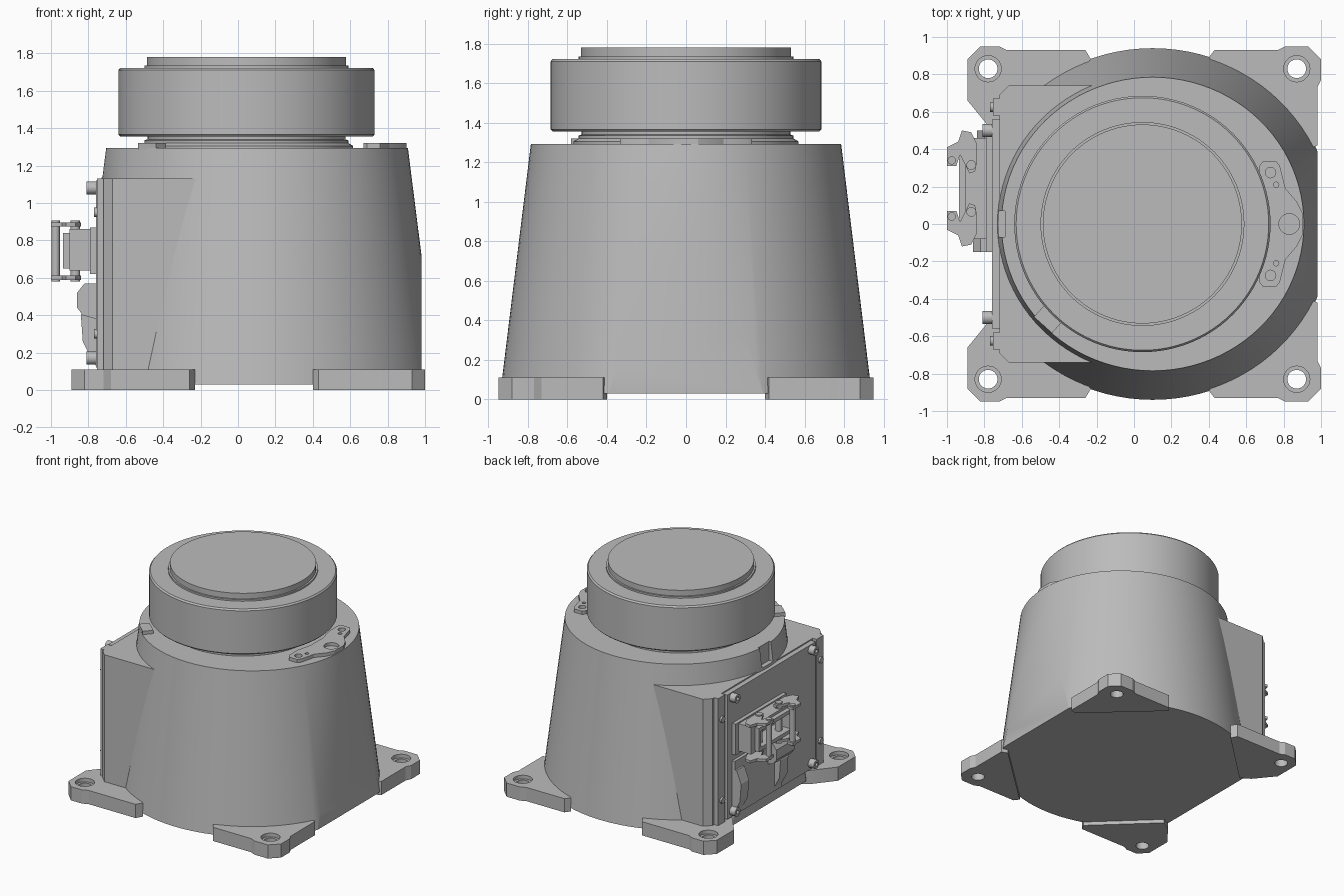
import bpy, bmesh, math
from mathutils import Matrix, Vector

if "Cube" in bpy.data.objects:
    bpy.data.objects.remove(bpy.data.objects["Cube"], do_unlink=True)

grey = bpy.data.materials.new("cast grey")
grey.use_nodes = True
colour = (0.5, 0.5, 0.5, 1)
grey.diffuse_color = colour
grey.node_tree.nodes["Principled BSDF"].inputs["Base Color"].default_value = colour


def finish(bm, name):
    bmesh.ops.recalc_face_normals(bm, faces=bm.faces)
    mesh = bpy.data.meshes.new(name)
    bm.to_mesh(mesh)
    bm.free()
    mesh.materials.append(grey)
    ob = bpy.data.objects.new(name, mesh)
    bpy.context.collection.objects.link(ob)
    return ob


def prism(name, pts, lo, hi, axis="z"):
    """Extrude a 2D outline along one axis."""
    place = {"z": lambda a, b: (a, b, lo), "y": lambda a, b: (a, lo, b), "x": lambda a, b: (lo, a, b)}
    bm = bmesh.new()
    face = bm.faces.new([bm.verts.new(place[axis](a, b)) for a, b in pts])
    ext = bmesh.ops.extrude_face_region(bm, geom=[face])["geom"]
    step = Vector([(hi - lo) * (axis == k) for k in "xyz"])
    bmesh.ops.translate(bm, vec=step, verts=[v for v in ext if isinstance(v, bmesh.types.BMVert)])
    return finish(bm, name)


def box(name, x, y, z):
    return prism(name, [(x[0], y[0]), (x[1], y[0]), (x[1], y[1]), (x[0], y[1])], z[0], z[1])


def cylinder(name, centre, radius, depth, axis="z", sides=32):
    bm = bmesh.new()
    turn = Matrix.Rotation(math.pi / 2, 4, "Y") if axis == "x" else Matrix()
    bmesh.ops.create_cone(bm, cap_ends=True, segments=sides, radius1=radius, radius2=radius,
                          depth=depth, matrix=Matrix.Translation(centre) @ turn)
    return finish(bm, name)


def lathe(name, profile, cx, stretch=1.0, sides=96):
    """Closed solid of revolution from (radius, height) points."""
    bm = bmesh.new()
    rings = []
    for r, z in profile:
        angles = [2 * math.pi * i / sides for i in range(sides)]
        rings.append([bm.verts.new((cx + stretch * r * math.cos(t), r * math.sin(t), z)) for t in angles])
    for a, b in zip(rings, rings[1:]):
        for i in range(sides):
            j = (i + 1) % sides
            bm.faces.new((a[i], a[j], b[j], b[i]))
    bm.faces.new(rings[0])
    bm.faces.new(rings[-1])
    return bm


def cut(ob, cutter):
    mod = ob.modifiers.new("cut", "BOOLEAN")
    mod.operation = "DIFFERENCE"
    mod.solver = "EXACT"
    mod.object = cutter
    cutter.hide_render = True
    bpy.context.view_layer.objects.active = ob
    bpy.ops.object.modifier_apply(modifier=mod.name)
    bpy.data.objects.remove(cutter, do_unlink=True)


# Tapered body, trimmed flat on both x sides
bm = lathe("body", [(0.94, 0.03), (0.785, 1.293)], 0.1, 1.03)
for x, direction in ((0.98, 1), (-0.74, -1)):
    geom = bm.verts[:] + bm.edges[:] + bm.faces[:]
    result = bmesh.ops.bisect_plane(bm, geom=geom, plane_co=(x, 0, 0),
                                    plane_no=(direction, 0, 0), clear_outer=True)
    rim = [e for e in result["geom_cut"] if isinstance(e, bmesh.types.BMEdge)]
    bmesh.ops.holes_fill(bm, edges=rim, sides=0)
body = finish(bm, "tapered_body")
cut(body, box("rim_notch_cutter", (-0.9, -0.69), (-0.07, 0.07), (1.14, 1.4)))

# Cable housing on the side
prism("cable_housing", [(-0.2, -0.74), (-0.67, -0.74), (-0.72, -0.69), (-0.72, 0.69),
                        (-0.67, 0.74), (-0.2, 0.74)], 0.03, 1.13)

# Turret and its neck
turret = [(0.57, 1.28), (0.57, 1.305), (0.545, 1.32), (0.545, 1.335), (0.53, 1.34), (0.53, 1.356),
          (0.675, 1.356), (0.685, 1.366), (0.685, 1.71), (0.675, 1.722), (0.545, 1.722),
          (0.545, 1.735), (0.532, 1.735), (0.532, 1.78)]
finish(lathe("turret", turret, 0.045), "turret")

# Mounting feet with counterbored holes
right_foot = [(0.4, 0.89), (0.43, 0.93), (0.77, 0.93), (0.81, 0.95), (0.93, 0.95), (1, 0.88),
              (1, 0.77), (0.98, 0.73), (0.98, 0.42), (0.93, 0.4)]
left_foot = [(-0.23, 0.88), (-0.26, 0.93), (-0.68, 0.93), (-0.72, 0.95), (-0.82, 0.95),
             (-0.89, 0.88), (-0.89, 0.66), (-0.76, 0.5), (-0.68, 0.45)]
for side, sy in (("front", -1), ("back", 1)):
    for hand, outline, hx in (("left", right_foot, 0.87), ("right", left_foot, -0.78)):
        foot = prism(f"{side}_{hand}_foot", [(x, y * sy) for x, y in outline], 0, 0.11)
        cut(foot, cylinder("hole_cutter", (hx, 0.83 * sy, 0.05), 0.05, 0.4))
        cut(foot, cylinder("bore_cutter", (hx, 0.83 * sy, 0.11), 0.07, 0.06))

# Bracket on the rim
half = [(0.9, 0.06), (0.87, 0.12), (0.81, 0.19), (0.78, 0.31), (0.76, 0.335),
        (0.69, 0.335), (0.67, 0.31), (0.67, 0.2), (0.7, 0.08)]
bracket = prism("rim_bracket", half + [(x, -y) for x, y in reversed(half)], 1.285, 1.32)
for x, y, r in ((0.83, 0, 0.055), (0.73, 0.275, 0.028), (0.73, -0.275, 0.028),
                (0.76, 0.21, 0.014), (0.76, -0.21, 0.014)):
    cut(bracket, cylinder("bracket_hole_cutter", (x, y, 1.33), r, 0.07))

# Small pad on the rim
pad = box("rim_pad", (-0.065, 0.065), (-0.04, 0.04), (1.285, 1.32))
pad.matrix_world = Matrix.Translation((-0.46, -0.51, 0)) @ Matrix.Rotation(math.radians(-42), 4, "Z")

# Connector panel, edge strips and screws
box("connector_panel", (-0.76, -0.71), (-0.56, 0.56), (0.12, 1.12))
for sy in (-1, 1):
    ys = sorted((0.58 * sy, 0.67 * sy))
    box("panel_edge_strip", (-0.755, -0.71), ys, (0.11, 1.13))
    for z in (0.17, 1.08):
        screw = cylinder("panel_screw", (-0.775, 0.5 * sy, z), 0.035, 0.07, "x", 20)
        cut(screw, cylinder("socket_cutter", (-0.81, 0.5 * sy, z), 0.018, 0.04, "x", 6))
    for z in (0.3, 0.95):
        cylinder("strip_screw", (-0.75, 0.625 * sy, z), 0.025, 0.04, "x", 16)

# Upper connector: flange and open shell
box("connector_flange", (-0.79, -0.75), (-0.15, 0.5), (0.62, 0.87))
shell = box("connector_shell", (-0.9, -0.76), (-0.08, 0.46), (0.64, 0.86))
lip = box("connector_lip", (-0.935, -0.895), (-0.03, 0.41), (0.65, 0.84))
for part in (shell, lip):
    cut(part, box("shell_cutter", (-1, -0.79), (0.0, 0.38), (0.68, 0.81)))

# Locking levers above and below the shell
lever = [(-0.84, 0.33), (-0.84, 0.43), (-0.87, 0.49), (-0.92, 0.5), (-0.94, 0.44),
         (-1.0, 0.41), (-1.0, 0.31), (-0.95, 0.31), (-0.93, 0.37), (-0.88, 0.27), (-0.85, 0.28)]
for sy in (-1, 1):
    for z in (0.6, 0.885):
        prism("locking_lever", [(x, 0.19 + sy * (y - 0.19)) for x, y in lever], z - 0.011, z + 0.011)
    cylinder("lever_pivot", (-0.87, 0.19 + 0.125 * sy, 0.743), 0.026, 0.325, sides=16)
    cylinder("lever_pin", (-0.975, 0.19 + 0.15 * sy, 0.743), 0.022, 0.325, sides=16)

# Lower connector: cover plate, tapered arms and raised block
box("lower_cover", (-0.785, -0.75), (-0.1, 0.5), (0.14, 0.57))
arm = [(-0.76, 0.13), (-0.8, 0.2), (-0.83, 0.26), (-0.84, 0.4), (-0.8, 0.5), (-0.76, 0.5)]
for y in (-0.1, 0.4):
    prism("lower_arm", arm, y, y + 0.1, "y")
block = [(-0.76, 0.38), (-0.83, 0.4), (-0.86, 0.44), (-0.86, 0.52), (-0.82, 0.57), (-0.76, 0.57)]
prism("lower_block", block, -0.15, 0.08, "y")

# Smooth the round surfaces and keep the edges sharp
for ob in bpy.context.collection.objects:
    if ob.type == "MESH" and ob.data.materials and ob.data.materials[0] == grey:
        ob.select_set(True)
        bpy.context.view_layer.objects.active = ob
bpy.ops.object.shade_smooth_by_angle(angle=math.radians(25))
